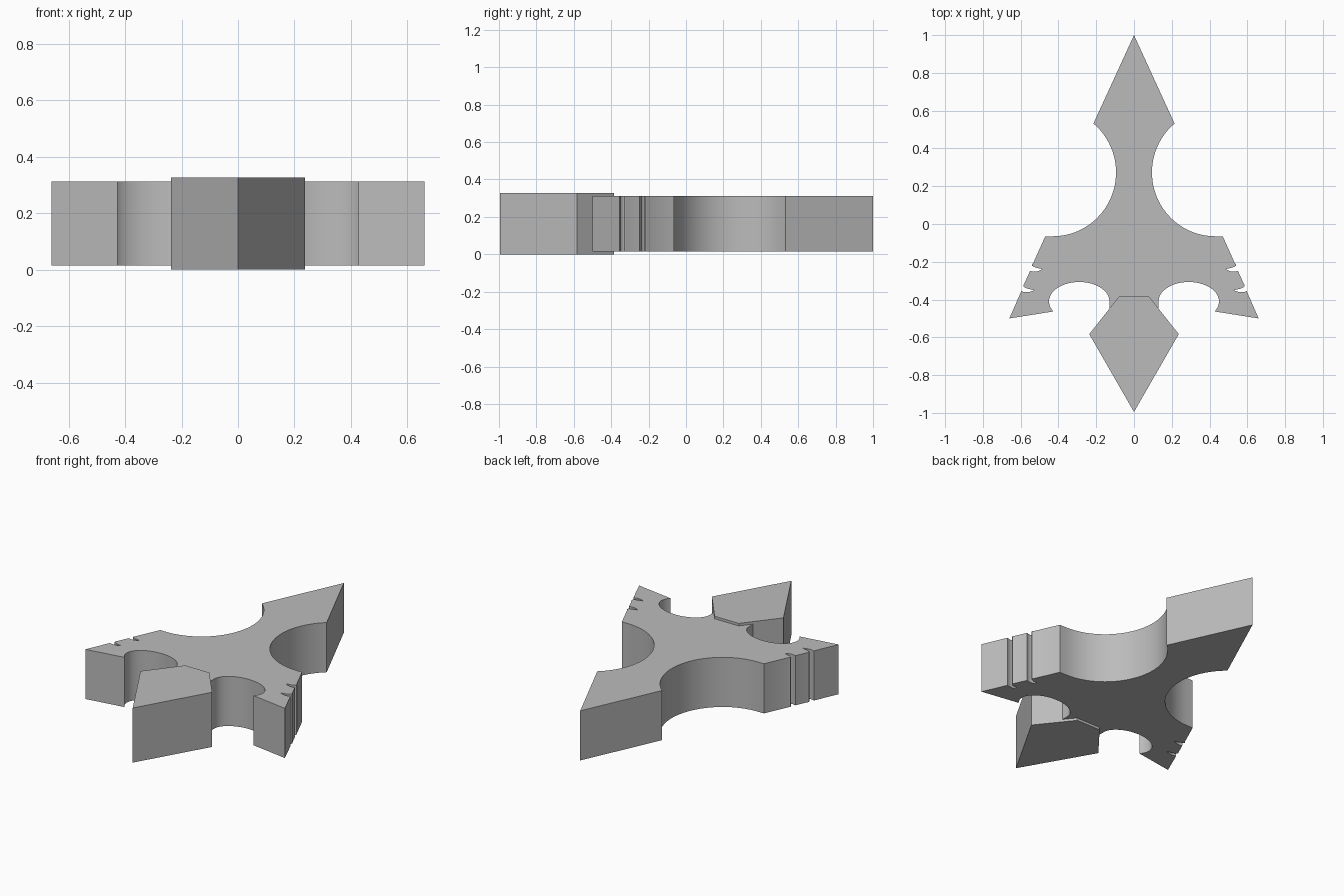
import bpy, bmesh
from math import cos, sin, radians

cube = bpy.data.objects.get("Cube")
if cube:
    bpy.data.objects.remove(cube, do_unlink=True)

grey = bpy.data.materials.new("plain grey")
grey.use_nodes = True
color = (0.5, 0.5, 0.5, 1)
grey.diffuse_color = color
grey.node_tree.nodes["Principled BSDF"].inputs["Base Color"].default_value = color


def arc(cx, cy, rx, ry, start, end, steps):
    """Points along an elliptical arc, angles in degrees."""
    angles = [radians(start + (end - start) * i / steps) for i in range(steps + 1)]
    return [(cx + rx * cos(a), cy + ry * sin(a)) for a in angles]


def notch(upper, tip, lower):
    """Rounded nick: a hooked quarter curve in and a bulging curve out."""
    steps = 8
    pts = []
    for a, b, bend in ((upper, tip, (upper[0] + 0.045, upper[1] - 0.035)),
                       (tip, lower, ((tip[0] + lower[0]) / 2, lower[1] - 0.012))):
        if a == upper:
            bend = (tip[0] + 0.075, tip[1] + 0.012)
        for i in range(steps + 1):
            t = i / steps
            pts.append(tuple((1 - t) ** 2 * p + 2 * t * (1 - t) * q + t * t * r
                             for p, q, r in zip(a, bend, b)))
    return pts


def slab(name, half, bottom, top):
    """Mirror a right-hand outline across x = 0 and extrude it upwards."""
    outline = half + [(-x, y) for x, y in reversed(half) if abs(x) > 1e-6]
    bm = bmesh.new()
    face = bm.faces.new([bm.verts.new((x, y, bottom)) for x, y in outline])
    raised = bmesh.ops.extrude_face_region(bm, geom=[face])["geom"]
    verts = [v for v in raised if isinstance(v, bmesh.types.BMVert)]
    bmesh.ops.translate(bm, verts=verts, vec=(0, 0, top - bottom))
    bmesh.ops.remove_doubles(bm, verts=bm.verts, dist=1e-5)
    bmesh.ops.recalc_face_normals(bm, faces=bm.faces)
    mesh = bpy.data.meshes.new(name)
    bm.to_mesh(mesh)
    bm.free()
    mesh.materials.append(grey)
    obj = bpy.data.objects.new(name, mesh)
    bpy.context.collection.objects.link(obj)
    bpy.ops.object.select_all(action="DESELECT")
    obj.select_set(True)
    bpy.context.view_layer.objects.active = obj
    bpy.ops.object.shade_smooth_by_angle(angle=radians(25))


# Body: rear blade, curved waist, notched arms and inner scoops
body = [(0, 1)]
body += arc(0.43, 0.273, 0.335, 0.338, 130, 270, 32)
body += [(0.47, -0.065)]
body += notch((0.534, -0.208), (0.485, -0.238), (0.55, -0.248))
body += notch((0.582, -0.318), (0.527, -0.350), (0.597, -0.356))
body += [(0.66, -0.50)]
body += arc(0.29, -0.41, 0.16, 0.103, -31, 180, 32)
body += [(0.13, -0.45), (0, -0.46)]
slab("body", body, 0.015, 0.312)

# Front point: thicker kite-shaped tip
slab("front_point", [(0.08, -0.385), (0.237, -0.583), (0, -0.995)], 0, 0.327)
